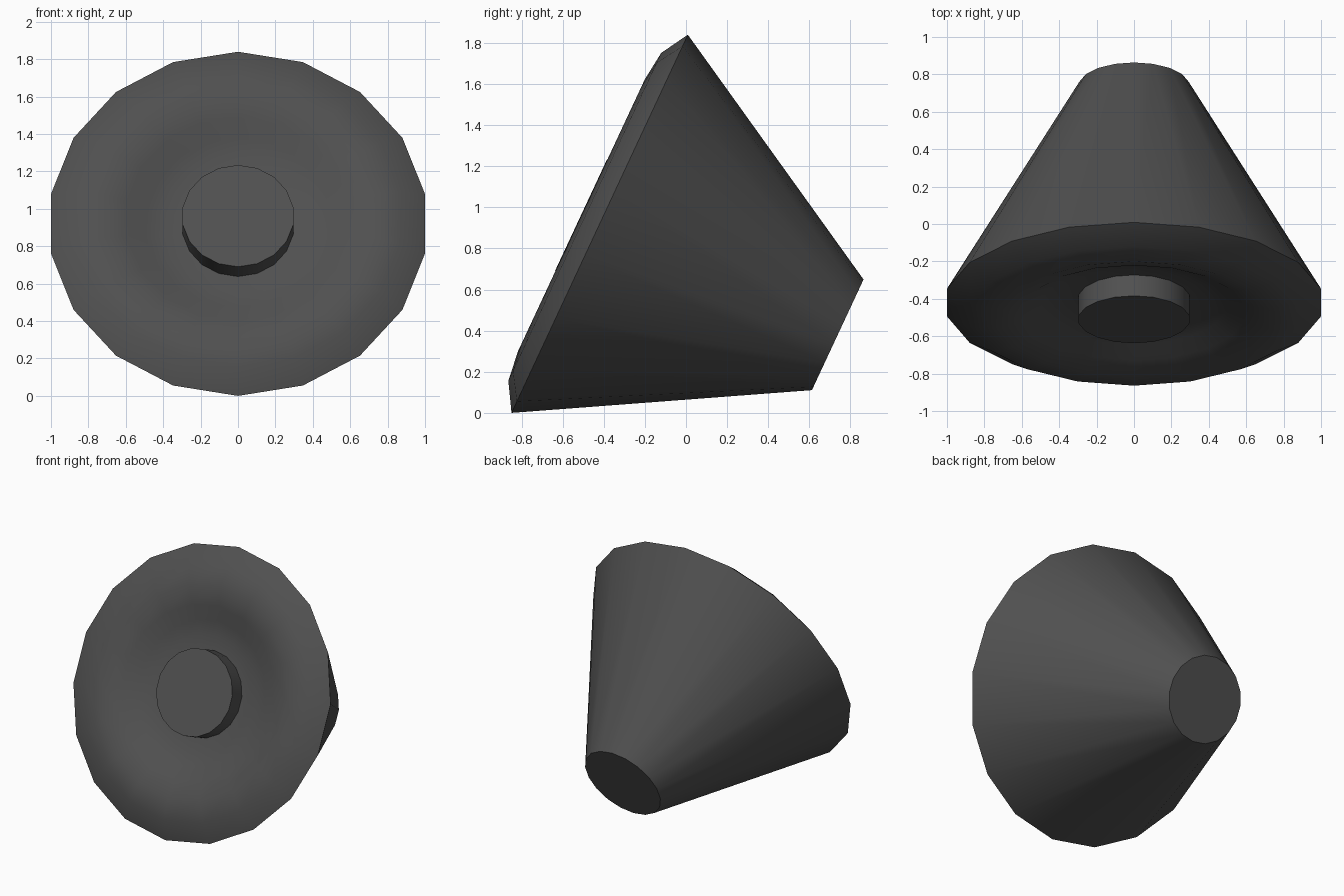
import bpy, bmesh, math
from mathutils import Matrix

if "Cube" in bpy.data.objects:
    bpy.data.objects.remove(bpy.data.objects["Cube"])

SIDES = 18
TILT = math.radians(25)
CENTRE = (0, -0.42, 0.92)   # middle of the wide rim

grey = bpy.data.materials.new("dark_grey")
grey.diffuse_color = (0.08, 0.08, 0.08, 1)
grey.use_nodes = True
grey.node_tree.nodes["Principled BSDF"].inputs["Base Color"].default_value = grey.diffuse_color


def lathe(name, profile):
    """Revolve (radius, depth) points about the axis and cap both ends."""
    bm = bmesh.new()
    rings = []
    for r, d in profile:
        rings.append([bm.verts.new((r * math.sin(2 * math.pi * i / SIDES), d,
                                    r * math.cos(2 * math.pi * i / SIDES)))
                      for i in range(SIDES)])
    for a, b in zip(rings, rings[1:]):
        for i in range(SIDES):
            j = (i + 1) % SIDES
            bm.faces.new((a[i], a[j], b[j], b[i]))
    bm.faces.new(rings[0])
    bm.faces.new(rings[-1])
    bmesh.ops.recalc_face_normals(bm, faces=bm.faces)
    # tip the axis so the back end points downward
    bm.transform(Matrix.Translation(CENTRE) @ Matrix.Rotation(-TILT, 4, 'X'))
    me = bpy.data.meshes.new(name)
    bm.to_mesh(me)
    bm.free()
    me.materials.append(grey)
    ob = bpy.data.objects.new(name, me)
    bpy.context.collection.objects.link(ob)
    bpy.ops.object.select_all(action='DESELECT')
    ob.select_set(True)
    bpy.context.view_layer.objects.active = ob
    bpy.ops.object.shade_smooth_by_angle(angle=math.radians(35))
    return ob


# Cone body with a rounded front ring that dips towards the middle
lathe("cone_body", [(0.28, 0.025), (0.40, 0.015), (0.50, -0.013), (0.60, -0.06),
                    (0.73, -0.098), (0.88, -0.08), (1.015, 0.0), (0.297, 1.278)])

# Round centre plug standing out of the dip
lathe("centre_plug", [(0.30, -0.10), (0.30, 0.06)])
